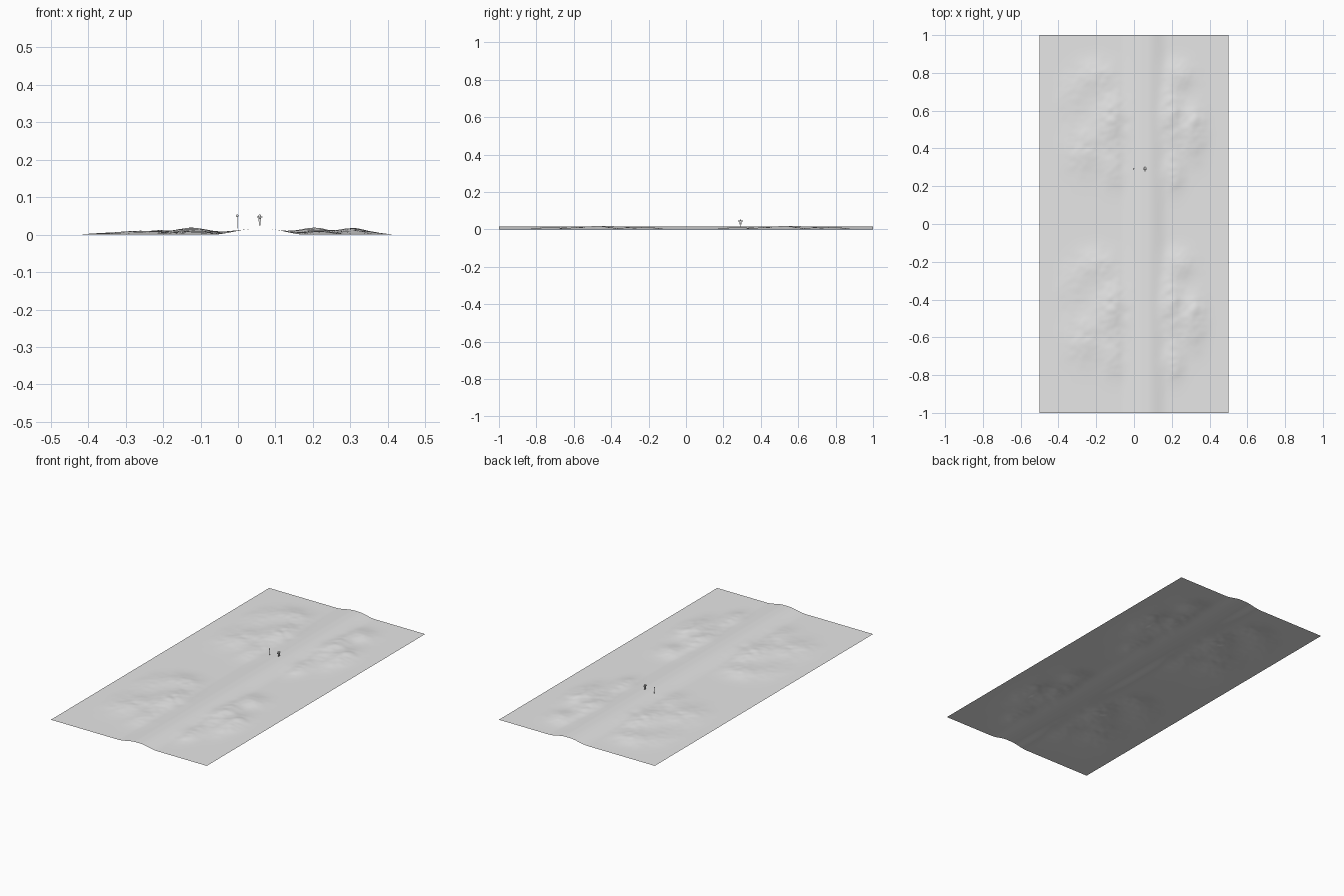
import bpy, bmesh, math
from mathutils import Vector, noise

cube = bpy.data.objects.get("Cube")
if cube:
    bpy.data.objects.remove(cube, do_unlink=True)

grey = bpy.data.materials.new("plain_grey")
grey.use_nodes = True
colour = (0.8, 0.8, 0.8, 1)
grey.diffuse_color = colour
grey.node_tree.nodes["Principled BSDF"].inputs["Base Color"].default_value = colour

# Hill mounds of one tile: x, y, radius x, radius y, height
MOUNDS = [
    (-0.12, 0.56, 0.08, 0.14, 0.018), (-0.27, 0.40, 0.09, 0.12, 0.011),
    (-0.20, 0.78, 0.09, 0.09, 0.011), (-0.11, 0.30, 0.06, 0.10, 0.009),
    (-0.33, 0.68, 0.07, 0.10, 0.006),
    (0.20, 0.58, 0.05, 0.14, 0.021), (0.31, 0.50, 0.06, 0.13, 0.018),
    (0.24, 0.79, 0.07, 0.08, 0.011), (0.21, 0.28, 0.05, 0.10, 0.011),
]


def smooth(a, b, v):
    t = min(1, max(0, (v - a) / (b - a)))
    return t * t * (3 - 2 * t)


def height(x, y):
    # A straight causeway with broken hills on both sides
    ridge = 0.0155 * smooth(-0.07, 0.045, x) * smooth(0.18, 0.075, x)
    hills = sum(h * math.exp(-((x - cx) / rx) ** 2 - ((y - cy) / ry) ** 2)
                for cx, cy, rx, ry, h in MOUNDS)
    hills = 0.025 * math.tanh(hills / 0.025)
    hills *= smooth(0, 0.2, y) * smooth(1, 0.85, y) * smooth(0.48, 0.38, abs(x))
    hills *= 1 - 0.9 * smooth(0.08, 0.02, abs(x - 0.06))
    p = Vector((x * 11, y * 11, 3))
    rough = noise.noise(p) + 0.5 * noise.noise(p * 2.2) + 0.25 * noise.noise(p * 4.5)
    return max(0, ridge + hills * (1 + 0.35 * rough))


def finish(name, bm, is_smooth=False):
    mesh = bpy.data.meshes.new(name)
    bm.to_mesh(mesh)
    bm.free()
    mesh.materials.append(grey)
    if is_smooth:
        mesh.shade_smooth()
    obj = bpy.data.objects.new(name, mesh)
    bpy.context.collection.objects.link(obj)
    return obj


def terrain_tile(name, y0):
    bm = bmesh.new()
    bmesh.ops.create_grid(bm, x_segments=100, y_segments=100, size=0.5)
    for v in bm.verts:
        v.co.z = height(v.co.x, v.co.y + 0.5)
        v.co.y += 0.5 + y0
    finish(name, bm, True)


def box(name, centre, size):
    bm = bmesh.new()
    bmesh.ops.create_cube(bm, size=1)
    bmesh.ops.scale(bm, vec=size, verts=bm.verts)
    bmesh.ops.translate(bm, vec=centre, verts=bm.verts)
    finish(name, bm)


def ball(name, centre, radius):
    bm = bmesh.new()
    bmesh.ops.create_uvsphere(bm, u_segments=12, v_segments=8, radius=radius)
    bmesh.ops.translate(bm, vec=centre, verts=bm.verts)
    finish(name, bm, True)


# Two matching ground tiles
terrain_tile("front_ground", -1)
terrain_tile("back_ground", 0)

# Small standing figure above the causeway
FX, FY = 0.058, 0.292
box("figure_torso", (FX, FY, 0.041), (0.007, 0.010, 0.012))
ball("figure_head", (FX, FY, 0.0505), 0.0035)
box("figure_shoulders", (FX, FY, 0.0475), (0.014, 0.012, 0.002))
for side, s in (("left", 1), ("right", -1)):
    box(side + "_arm", (FX, FY + s * 0.009, 0.044), (0.004, 0.008, 0.004))
    box(side + "_leg", (FX, FY + s * 0.003, 0.030), (0.004, 0.004, 0.011))

# Slim post with a round top
box("post", (-0.002, 0.292, 0.033), (0.002, 0.002, 0.034))
ball("post_top", (-0.002, 0.292, 0.0505), 0.0035)
